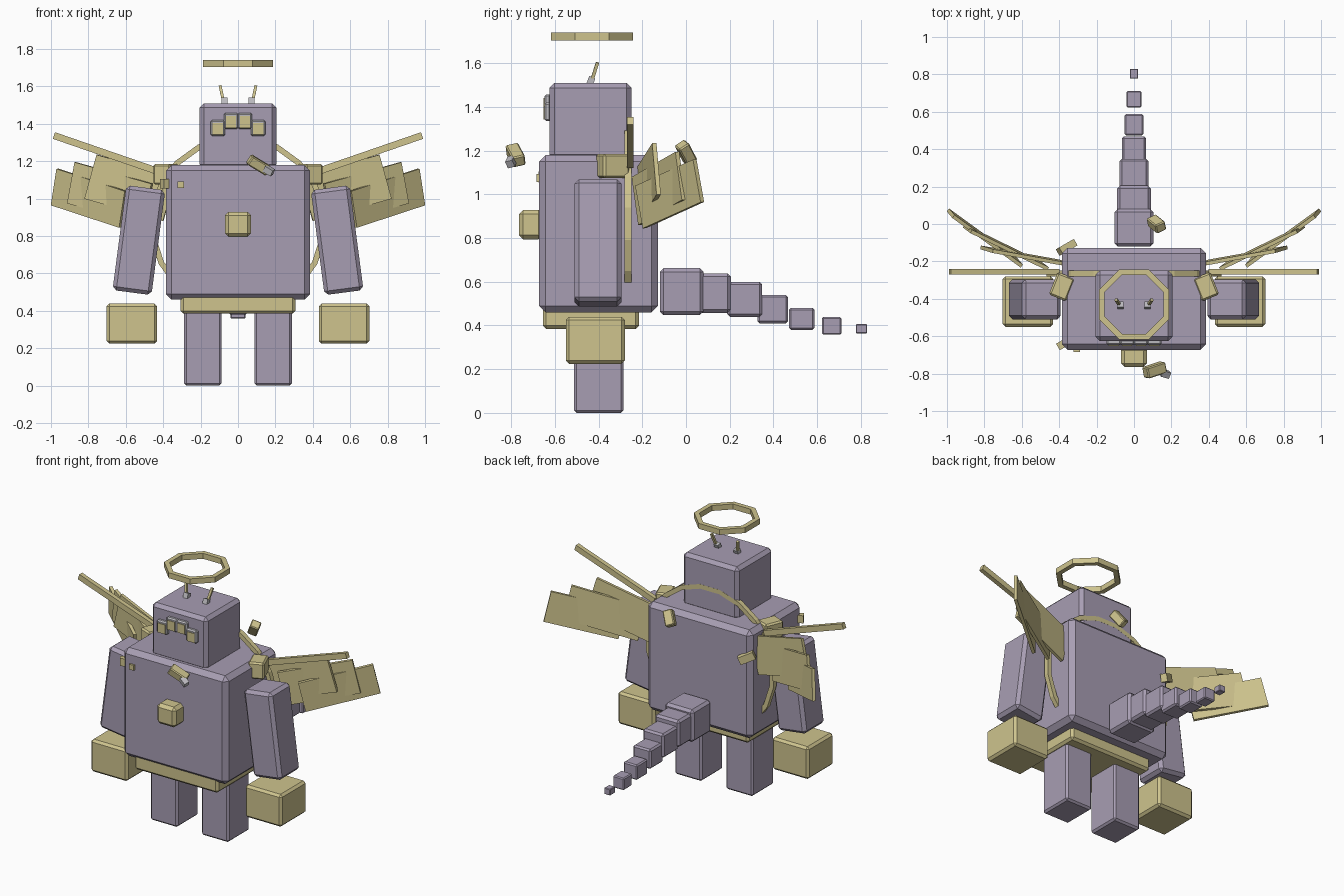
import bpy, bmesh, math
from mathutils import Matrix, Vector, Euler

if "Cube" in bpy.data.objects:
    bpy.data.objects.remove(bpy.data.objects["Cube"], do_unlink=True)


def material(name, color):
    m = bpy.data.materials.new(name)
    m.use_nodes = True
    m.diffuse_color = (*color, 1)
    m.node_tree.nodes["Principled BSDF"].inputs["Base Color"].default_value = (*color, 1)
    return m


PURPLE = material("dusty purple", (0.39, 0.34, 0.45))
TAN = material("khaki gold", (0.62, 0.55, 0.27))
GREY = material("pale grey", (0.50, 0.49, 0.52))


def finish(name, bm, mat):
    bmesh.ops.recalc_face_normals(bm, faces=bm.faces)
    mesh = bpy.data.meshes.new(name)
    bm.to_mesh(mesh)
    bm.free()
    mesh.materials.append(mat)
    obj = bpy.data.objects.new(name, mesh)
    bpy.context.collection.objects.link(obj)
    return obj


def box(name, mat, center, size, rot=(0, 0, 0), bevel=0.0):
    """Chamfered box, rotation in degrees."""
    bm = bmesh.new()
    bmesh.ops.create_cube(bm, size=1)
    bmesh.ops.scale(bm, vec=size, verts=bm.verts)
    if bevel:
        bmesh.ops.bevel(bm, geom=bm.edges[:], offset=bevel, segments=1, affect="EDGES")
    turn = Euler([math.radians(a) for a in rot]).to_matrix().to_4x4()
    bmesh.ops.transform(bm, matrix=Matrix.Translation(center) @ turn, verts=bm.verts)
    return finish(name, bm, mat)


def slab(name, mat, start, end, side, thick):
    """Thin box whose one edge runs start to end and which extends along side."""
    start, u, v = Vector(start), Vector(end) - Vector(start), Vector(side)
    n = u.cross(v).normalized() * thick
    m = Matrix((u, v, n)).transposed().to_4x4()
    m.translation = start + (u + v) / 2
    bm = bmesh.new()
    bmesh.ops.create_cube(bm, size=1, matrix=m)
    return finish(name, bm, mat)


def ring(name, mat, sides, outer, inner, depth, matrix):
    """Flat faceted ring around local z."""
    bm = bmesh.new()
    loops = []
    for i in range(sides):
        a = math.tau * (i + 0.5) / sides
        loops.append([bm.verts.new((r * math.cos(a), r * math.sin(a), z))
                      for r, z in ((outer, -depth), (outer, depth), (inner, depth), (inner, -depth))])
    for i in range(sides):
        a, b = loops[i], loops[(i + 1) % sides]
        for j in range(4):
            k = (j + 1) % 4
            bm.faces.new((a[j], b[j], b[k], a[k]))
    bmesh.ops.transform(bm, matrix=matrix, verts=bm.verts)
    return finish(name, bm, mat)


# Body
box("torso", PURPLE, (0, -0.40, 0.82), (0.77, 0.545, 0.72), bevel=0.03)
box("head", PURPLE, (0, -0.437, 1.335), (0.41, 0.375, 0.35), bevel=0.022)
box("belt", TAN, (0, -0.435, 0.44), (0.615, 0.44, 0.11), bevel=0.015)
box("chest_gem", TAN, (0, -0.71, 0.862), (0.14, 0.11, 0.135), bevel=0.02)

# Limbs, hands and wings on both sides
feathers = (
    ((0.40, -0.20, 0.88), (0.82, -0.125, 1.0), (-0.065, -0.02, 0.235)),
    ((0.50, -0.21, 0.86), (0.91, -0.01, 0.975), (-0.04, -0.03, 0.22)),
    ((0.63, -0.19, 0.845), (0.995, 0.075, 0.965), (-0.03, -0.035, 0.195)),
)
for s, label in ((1, "left"), (-1, "right")):
    def flip(p):
        return (s * p[0], p[1], p[2])
    box(f"{label}_leg", PURPLE, (s * 0.188, -0.40, 0.22), (0.2, 0.227, 0.44), bevel=0.012)
    box(f"{label}_arm", PURPLE, (s * 0.53, -0.403, 0.778), (0.21, 0.215, 0.565), (0, -7.5 * s, 0), 0.02)
    box(f"{label}_hand", TAN, (s * 0.567, -0.415, 0.332), (0.27, 0.27, 0.215), bevel=0.015)
    box(f"{label}_wing_joint", TAN, (s * 0.385, -0.335, 1.13), (0.1, 0.13, 0.11), (0, 0, 22 * s), 0.01)
    slab(f"{label}_wing_bar", TAN, flip((0.41, -0.255, 1.12)), flip((0.99, -0.255, 1.32)),
         flip((-0.012, 0, 0.035)), 0.03)
    for i, (a, b, side) in enumerate(feathers):
        slab(f"{label}_feather_{i + 1}", TAN, flip(a), flip(b), flip(side), 0.02)

    # Antennae
    box(f"{label}_antenna_base", GREY, (s * 0.072, -0.435, 1.52), (0.032, 0.03, 0.035), (-20, 0, 0))
    slab(f"{label}_antenna", TAN, flip((0.068, -0.435, 1.51)), flip((0.088, -0.405, 1.605)),
         flip((0.015, 0, -0.003)), 0.015)

    # Framed brow tiles
    for part, x, z in (("inner", 0.037, 1.415), ("outer", 0.108, 1.378)):
        box(f"{label}_{part}_brow_frame", GREY, (s * x, -0.633, z), (0.078, 0.03, 0.085), bevel=0.008)
        box(f"{label}_{part}_brow_tile", TAN, (s * x, -0.648, z - 0.005), (0.054, 0.008, 0.062))

# Halo and the hoop behind the shoulders
ring("halo", TAN, 8, 0.203, 0.17, 0.018, Matrix.Translation((0, -0.43, 1.722)))
ring("shoulder_hoop", TAN, 20, 0.475, 0.445, 0.016,
     Matrix.Translation((0, -0.265, 0.865)) @ Matrix.Rotation(math.radians(90), 4, "X"))

# Tail: y centre, z centre, width, length, height
tail = (
    (-0.02, 0.555, 0.21, 0.20, 0.215),
    (0.115, 0.548, 0.18, 0.18, 0.18),
    (0.268, 0.52, 0.155, 0.16, 0.16),
    (0.397, 0.475, 0.13, 0.14, 0.13),
    (0.53, 0.43, 0.1, 0.115, 0.1),
    (0.667, 0.398, 0.08, 0.09, 0.08),
    (0.803, 0.385, 0.045, 0.052, 0.042),
)
for i, (y, z, w, l, h) in enumerate(tail):
    box(f"tail_segment_{i + 1}", PURPLE, (0, y, z), (w, l, h), bevel=w * 0.08)

# Small loose charms
box("front_charm", TAN, (0.11, -0.78, 1.18), (0.12, 0.06, 0.055), (15, 30, 18), 0.006)
box("front_charm_tip", GREY, (0.165, -0.80, 1.15), (0.05, 0.035, 0.035), (15, 30, -15))
box("back_charm", TAN, (0.12, 0.0, 1.19), (0.06, 0.055, 0.1), (35, 20, 25), 0.006)
box("chest_charm", TAN, (-0.305, -0.67, 1.075), (0.035, 0.03, 0.035))
box("corner_charm", TAN, (-0.385, -0.645, 1.08), (0.05, 0.04, 0.05), (0, 0, 30))
box("rear_charm", TAN, (-0.36, -0.125, 1.01), (0.1, 0.04, 0.05), (0, 25, 30))
